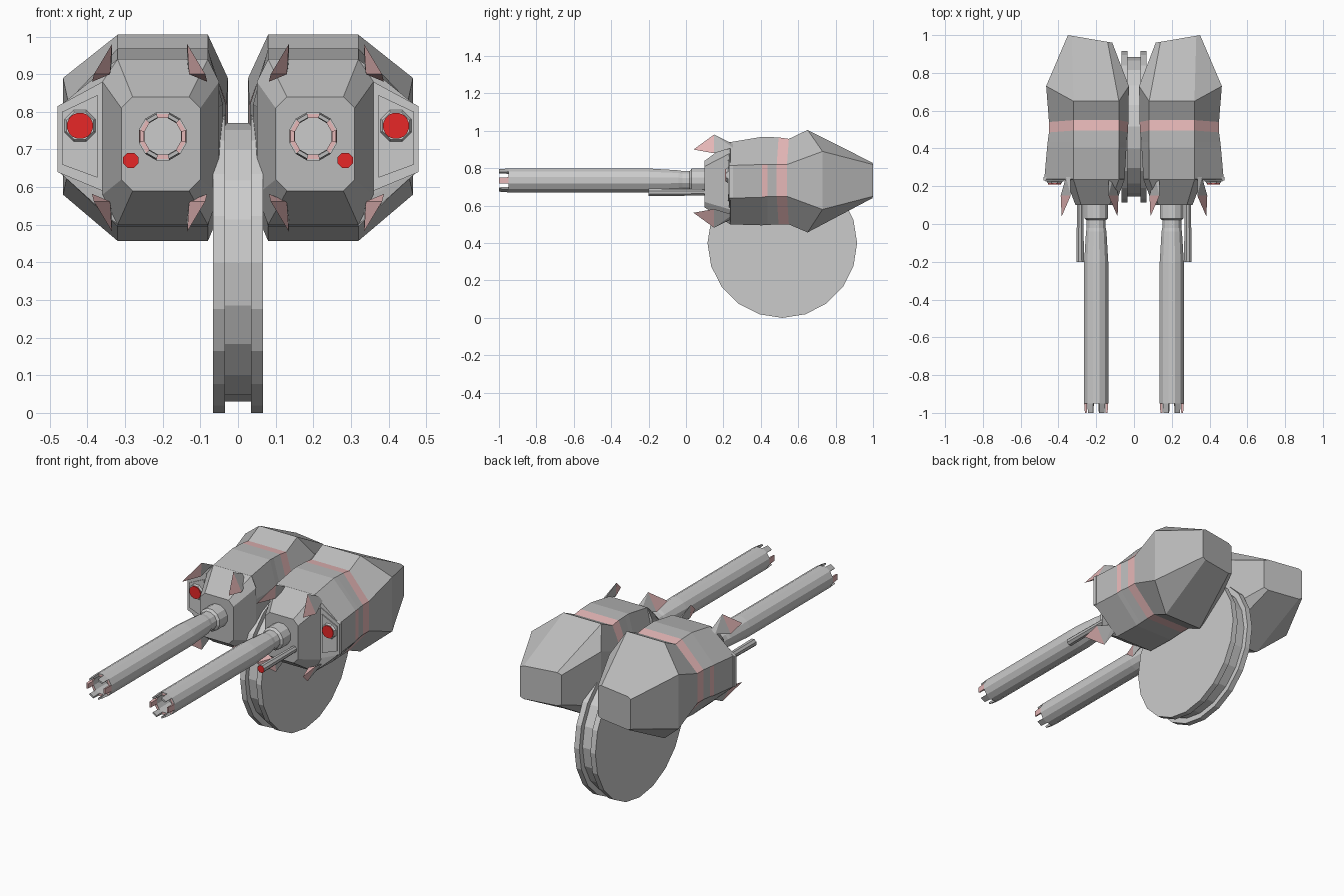
import bpy, bmesh
from math import sin, cos, pi, radians

if "Cube" in bpy.data.objects:
    bpy.data.objects.remove(bpy.data.objects["Cube"])


def material(name, rgb):
    m = bpy.data.materials.new(name)
    m.diffuse_color = (*rgb, 1)
    m.use_nodes = True
    m.node_tree.nodes["Principled BSDF"].inputs["Base Color"].default_value = m.diffuse_color
    return m


grey = material("grey", (0.5, 0.5, 0.5))
pink = material("pink", (0.8, 0.48, 0.48))
red = material("red", (0.8, 0.02, 0.02))
light = material("light_grey", (0.72, 0.72, 0.72))


def finish(name, bm, mats=(), mirror=True):
    bmesh.ops.recalc_face_normals(bm, faces=bm.faces)
    me = bpy.data.meshes.new(name)
    bm.to_mesh(me)
    bm.free()
    ob = bpy.data.objects.new(name, me)
    bpy.context.collection.objects.link(ob)
    for m in mats:
        me.materials.append(m)
    if mirror:
        ob.modifiers.new("Mirror", 'MIRROR').use_mirror_merge = False
    return ob


def loft(rings, paint=lambda seg, k: 0, cap_mat=0):
    """Skin closed rings of points, cap both ends."""
    bm = bmesh.new()
    vs = [[bm.verts.new(p) for p in r] for r in rings]
    n = len(vs[0])
    for s in range(len(vs) - 1):
        for k in range(n):
            j = (k + 1) % n
            f = bm.faces.new((vs[s][k], vs[s][j], vs[s + 1][j], vs[s + 1][k]))
            f.material_index = paint(s, k)
    bm.faces.new(vs[0]).material_index = cap_mat
    bm.faces.new(vs[-1])
    return bm


def circle(x, y, z, r, n, turn=0.5):
    return [(x + r * cos(2 * pi * (k + turn) / n), y,
             z + r * sin(2 * pi * (k + turn) / n)) for k in range(n)]


def hull(bm, pts):
    vs = [bm.verts.new(p) for p in pts]
    bmesh.ops.convex_hull(bm, input=vs)
    return vs


# wheel: two rims with a recessed core between them
WY, WZ = 0.515, 0.4


def wheel_ring(x, r):
    return [(x, WY + r * cos(2 * pi * k / 20), WZ + r * sin(2 * pi * k / 20))
            for k in range(20)]


finish("wheel", loft([wheel_ring(x, r) for x, r in
                      [(-.067, .4), (-.035, .4), (-.035, .37),
                       (.035, .37), (.035, .4), (.067, .4)]]), mirror=False)

# pod hull: y, inner x, flat from, flat to, outer x, bottom, low, high, top, side y offset
sections = [
    (.10, .10, .13, .28, .31, .59, .62, .81, .84, 0),
    (.235, .05, .08, .32, .36, .50, .58, .88, .94, 0),
    (.237, .05, .08, .32, .475, .50, .64, .815, .94, 0),
    (.405, .04, .08, .32, .46, .495, .645, .82, .968, 0),
    (.435, .04, .08, .32, .457, .497, .65, .82, .967, 0),
    (.495, .032, .08, .32, .45, .50, .65, .82, .965, -.01),
    (.55, .03, .08, .32, .45, .50, .65, .82, .957, -.01),
    (.65, .027, .08, .32, .465, .457, .58, .89, 1.005, .08),
]


def octagon(y, xi, fi, fo, xo, zb, zl, zh, zt, dy):
    s = y + dy
    return [(fi, y, zt), (fo, y, zt), (xo, s, zh), (xo, s, zl),
            (fo, y, zb), (fi, y, zb), (xi, s, zl), (xi, s, zh)]


rings = [octagon(*s) for s in sections]
back = octagon(1, .115, .14, .33, .35, .64, .65, .82, .83, 0)
rings.append([(x, .96 + (x - .115) * .17, z) for x, y, z in back])
finish("pod", loft(rings, lambda s, k: int(s == 5 or (s == 3 and k == 2))),
       (grey, pink))

# light panel on the front of the pod's outer shoulder, with a raised inset
outline = [(.36, .88), (.48, .815), (.48, .64), (.36, .59)]
inset = [(.373, .845), (.468, .80), (.468, .66), (.373, .625)]
finish("shoulder_panel", loft([[(x, y, z) for x, z in o] for o, y in
                               [(inset, .225), (inset, .231), (outline, .231), (outline, .25)]]),
       (light,))

# lamp: octagonal rim and red lens
finish("lamp_rim", loft([circle(.42, .215, .763, .039, 8), circle(.42, .23, .763, .048, 8)]))
finish("lamp_lens", loft([circle(.42, .21, .763, .035, 16), circle(.42, .22, .763, .035, 16)]),
       (red,))

# main barrel, hollow at the muzzle
BX, BZ = .2, .735
profile = [(.12, .065), (.03, .065), (.02, .052), (-.02, .052), (-.04, .056),
           (-.2, .066), (-.95, .066), (-.95, .05), (-.85, .05)]
finish("barrel", loft([circle(BX, y, BZ, r, 12) for y, r in profile]))

# six muzzle prongs, the two side ones painted
for name, angles, mat in [("muzzle_prongs", (60, 120, 240, 300), grey),
                          ("painted_prongs", (0, 180), pink)]:
    bm = bmesh.new()
    for a in angles:
        hull(bm, [(BX + r * cos(radians(a + d)), y, BZ + r * sin(radians(a + d)))
                  for y, r in [(-.95, .066), (-.95, .05), (-1, .062), (-1, .052)]
                  for d in (-15, 15)])
    finish(name, bm, (mat,))

# thin painted ring inside the muzzle
bm = bmesh.new()
ro, ri = [[bm.verts.new(p) for p in circle(BX, -.952, BZ, r, 12)] for r in (.062, .05)]
for k in range(12):
    bm.faces.new((ro[k], ro[k - 1], ri[k - 1], ri[k]))
finish("muzzle_ring", bm, (pink,))

# small side gun with a red tip
finish("side_gun", loft([circle(.285, y, .671, r, 8) for y, r in
                         [(-.2, .022), (.1, .018), (.16, .018)]], cap_mat=1), (grey, red))

# four spikes round the front of each pod
bm = bmesh.new()
for s in (1, -1):            # upper, lower
    for side in (1, -1):     # outer, inner
        spike = [(.148, .04, .90), (.10, .15, .98), (.105, .15, .90), (.153, .15, .88),
                 (.10, .25, .93), (.125, .25, .91)]
        pts = [((.235 + side * dx), y, .731 + s * (z - .731)) for dx, y, z in spike]
        tip = hull(bm, pts)[0]
        for f in tip.link_faces:
            f.material_index = 1
finish("spikes", bm, (grey, pink))
